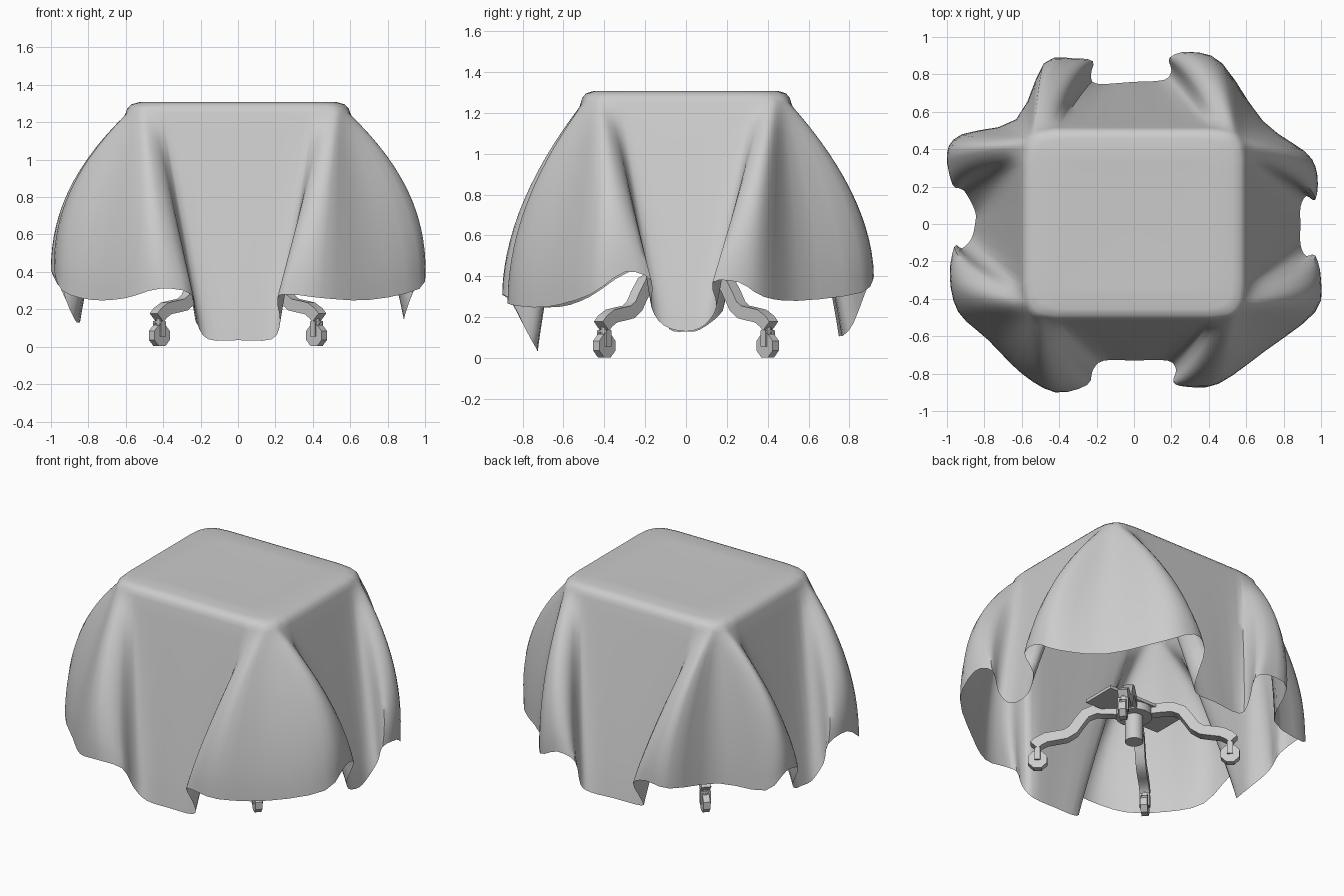
import bpy, bmesh, math
from mathutils import Vector, Matrix

if "Cube" in bpy.data.objects:
    bpy.data.objects.remove(bpy.data.objects["Cube"])


def make_object(name, bm, smooth=None):
    bmesh.ops.recalc_face_normals(bm, faces=bm.faces)
    mesh = bpy.data.meshes.new(name)
    bm.to_mesh(mesh)
    bm.free()
    ob = bpy.data.objects.new(name, mesh)
    bpy.context.collection.objects.link(ob)
    if smooth:
        bpy.ops.object.select_all(action='DESELECT')
        ob.select_set(True)
        bpy.context.view_layer.objects.active = ob
        bpy.ops.object.shade_smooth_by_angle(angle=math.radians(smooth))
    return ob


# --- Tablecloth: hem paths per corner, panel edge -> fold -> corner -> fold -> panel edge
HEMS = {
    (1, -1): [(.18, .73, .04), (.225, .78, .13), (.21, .845, .26), (.28, .87, .28),
              (.45, .855, .26), (.70, .68, .25), (.97, .47, .31), (1.0, .30, .42),
              (.97, .17, .38), (.92, .17, .25), (.89, .11, .16)],
    (1, 1): [(.16, .77, .11), (.20, .82, .17), (.19, .89, .35), (.30, .92, .40),
             (.47, .86, .32), (.69, .55, .28), (.92, .38, .30), (.98, .26, .37),
             (.97, .13, .37), (.92, .15, .25), (.89, .09, .16)],
    (-1, 1): [(.20, .75, .11), (.23, .80, .18), (.22, .87, .31), (.32, .885, .36),
              (.48, .86, .34), (.63, .56, .30), (.92, .48, .30), (1.0, .38, .41),
              (.97, .21, .36), (.91, .18, .23), (.85, .07, .14)],
    (-1, -1): [(.16, .73, .04), (.22, .78, .13), (.25, .86, .28), (.42, .90, .31),
               (.60, .80, .26), (.78, .62, .25), (.94, .47, .30), (.985, .28, .42),
               (.96, .12, .39), (.92, .13, .25), (.87, .08, .14)],
}
# matching points on the table edge; outward bulge along x and y for each strand
EDGE = [(.36, .515), (.42, .515), (.47, .51), (.505, .505), (.535, .495), (.56, .475),
        (.58, .445), (.59, .42), (.595, .39), (.60, .34), (.60, .28)]
BULGE = [(1, 1.1), (1, 1.2), (1, 1.5), (1.05, 1.85), (1.2, 2.0), (1.65, 1.65),
         (2.2, 1.2), (2.15, 1.05), (1.7, 1), (1.2, 1), (1.1, 1)]


def corner(sx, sy):
    return [(sx * e[0], sy * e[1], sx * h[0], sy * h[1], h[2], *b)
            for e, h, b in zip(EDGE, HEMS[sx, sy], BULGE)]


strands = ([(0, -.515, 0, -.73, .035, 1.1, 1.1)] + corner(1, -1)
           + [(.60, 0, .89, 0, .13, 1.1, 1.1)] + corner(1, 1)[::-1]
           + [(0, .515, 0, .76, .11, 1.1, 1.1)] + corner(-1, 1)
           + [(-.60, 0, -.85, 0, .13, 1.1, 1.1)] + corner(-1, -1)[::-1])


def smooth_loop(points, steps):
    """Closed Catmull-Rom interpolation of equal-length tuples."""
    out, n = [], len(points)
    for i in range(n):
        a, b, c, d = (points[(i + k) % n] for k in (-1, 0, 1, 2))
        for s in range(steps):
            t = s / steps
            out.append([.5 * (2 * q + (r - p) * t + (2 * p - 5 * q + 4 * r - u) * t * t
                              + (3 * q - p - 3 * r + u) * t ** 3)
                        for p, q, r, u in zip(a, b, c, d)])
    return out


loop = smooth_loop(strands, 3)
ROWS, EDGE_Z = 14, 1.25
bm = bmesh.new()
rings = []
for scale, z in ((.3, 1.302), (.65, 1.304), (.88, 1.307), (.95, 1.296), (.985, 1.275)):
    rings.append([bm.verts.new((s[0] * scale, s[1] * scale, z)) for s in loop])
for r in range(ROWS + 1):
    t = r / ROWS
    ring = []
    for tx, ty, hx, hy, hz, px, py in loop:
        fx, fy = 1 - (1 - t) ** px, 1 - (1 - t) ** py
        ring.append(bm.verts.new((tx + (hx - tx) * fx, ty + (hy - ty) * fy,
                                  EDGE_Z + (hz - EDGE_Z) * t)))
    rings.append(ring)
n = len(loop)
for upper, lower in zip(rings, rings[1:]):
    for i in range(n):
        j = (i + 1) % n
        bm.faces.new((upper[i], lower[i], lower[j], upper[j]))
middle = bm.verts.new((0, 0, 1.302))
for i in range(n):
    bm.faces.new((middle, rings[0][i], rings[0][(i + 1) % n]))
make_object("tablecloth", bm, 50)


# --- Helpers for the pedestal base
def add_cylinder(bm, radius, depth, centre, sides, rot=Matrix()):
    bmesh.ops.create_cone(bm, cap_ends=True, segments=sides, radius1=radius, radius2=radius,
                          depth=depth, matrix=Matrix.Translation(centre) @ rot)


def add_box(bm, size, centre, rot=Matrix()):
    bmesh.ops.create_cube(bm, size=1, matrix=Matrix.Translation(centre) @ rot
                          @ Matrix.Diagonal((*size, 1)))


def add_bar(bm, path, width, height):
    """Rectangular bar swept along a path of (x, z) points."""
    sections = []
    for i, p in enumerate(path):
        a, b = path[max(i - 1, 0)], path[min(i + 1, len(path) - 1)]
        d = Vector((b[0] - a[0], b[1] - a[1])).normalized() * height / 2
        sections.append([bm.verts.new((p[0] - k * d.y, y * width / 2, p[1] + k * d.x))
                         for k, y in ((1, 1), (1, -1), (-1, -1), (-1, 1))])
    for s, e in zip(sections, sections[1:]):
        for i in range(4):
            j = (i + 1) % 4
            bm.faces.new((s[i], s[j], e[j], e[i]))
    bm.faces.new(sections[0])
    bm.faces.new(sections[-1][::-1])


# --- Hub column, collar and mounting board
bm = bmesh.new()
add_cylinder(bm, .055, .22, (0, 0, .28), 16)
add_cylinder(bm, .11, .05, (0, 0, .365), 16)
make_object("hub", bm, 40)
bm = bmesh.new()
add_box(bm, (.56, .23, .02), (0, 0, .40))
make_object("mounting_board", bm)

# --- Four curved legs with casters
PATH = [(.05, .375), (.14, .385), (.23, .39), (.29, .365), (.33, .31), (.365, .255),
        (.41, .225), (.47, .215), (.53, .205), (.575, .18), (.60, .155)]
tilt = Matrix.Rotation(math.pi / 2, 4, 'X')
reach = .58
for sx, sy, name in ((1, -1, "front_right"), (1, 1, "back_right"),
                     (-1, 1, "back_left"), (-1, -1, "front_left")):
    turn = Matrix.Rotation(math.atan2(sy * .40, sx * .42), 4, 'Z')
    bm = bmesh.new()
    add_bar(bm, PATH, .06, .065)
    leg = make_object(name + "_leg", bm, 35)
    bm = bmesh.new()
    add_cylinder(bm, .018, .05, (reach, 0, .14), 8)
    for side in (-1, 1):
        add_box(bm, (.035, .01, .08), (reach, side * .027, .095))
    add_box(bm, (.035, .06, .012), (reach, 0, .132))
    add_cylinder(bm, .062, .042, (reach, 0, .06), 8,
                 tilt @ Matrix.Rotation(math.pi / 8, 4, 'Z'))
    caster = make_object(name + "_caster", bm)
    leg.matrix_world = turn
    caster.matrix_world = turn
